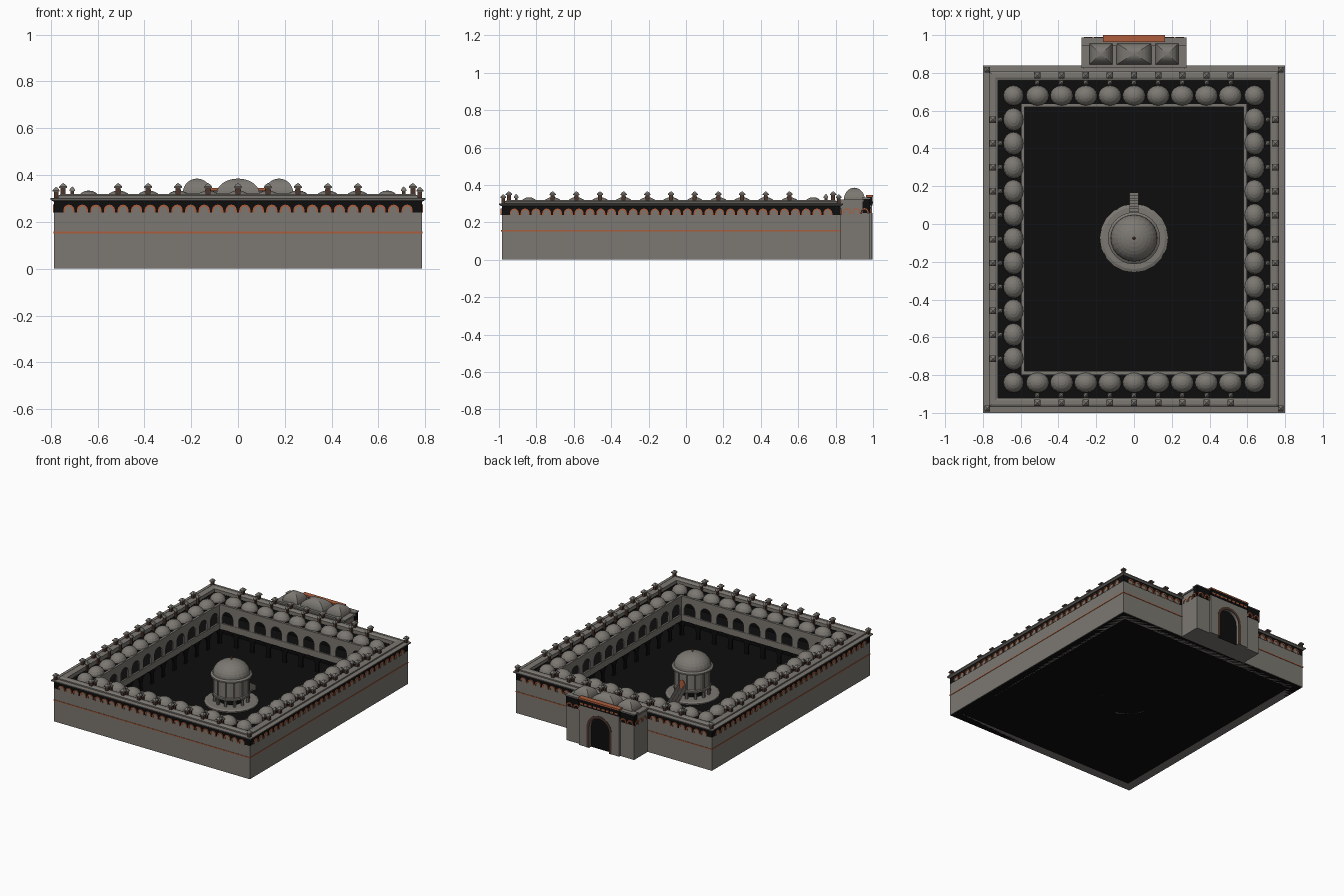
import bpy, bmesh, math
from mathutils import Matrix, Vector

if "Cube" in bpy.data.objects:
    bpy.data.objects.remove(bpy.data.objects["Cube"])

def material(name, rgb):
    m = bpy.data.materials.new(name)
    m.diffuse_color = (*rgb, 1)
    m.use_nodes = True
    m.node_tree.nodes["Principled BSDF"].inputs["Base Color"].default_value = m.diffuse_color
    return m

STONE = material("grey stone", (0.2, 0.188, 0.168))
BLACK = material("black stone", (0.004, 0.004, 0.004))
CLAY = material("terracotta", (0.42, 0.11, 0.045))
BROWN = material("dark brown", (0.07, 0.035, 0.025))
HX, HY, CY = 0.80, 0.92, -0.08      # half sizes and centre of the walled rectangle

def finish(name, bm, *mats):
    bmesh.ops.recalc_face_normals(bm, faces=bm.faces)
    me = bpy.data.meshes.new(name)
    bm.to_mesh(me)
    bm.free()
    for m in mats:
        me.materials.append(m)
    ob = bpy.data.objects.new(name, me)
    bpy.context.collection.objects.link(ob)
    return ob

def frame(k, u, d):
    """Local x along wall k, y up, z outward; u along the wall, d inward from the edge."""
    r = Matrix.Rotation(k * math.pi / 2, 3, 'Z')
    along, out, up = r @ Vector((1, 0, 0)), r @ Vector((0, -1, 0)), Vector((0, 0, 1))
    half = HY if k % 2 == 0 else HX
    o = Vector((0, CY, 0)) + along * u + out * (half - d)
    m = Matrix((along, up, out)).transposed().to_4x4()
    m.translation = o
    return m

def prism(bm, pts, m, thick, mat=0):
    a = [bm.verts.new(m @ Vector((x, y, 0))) for x, y in pts]
    b = [bm.verts.new(m @ Vector((x, y, thick))) for x, y in pts]
    n = len(pts)
    fs = [bm.faces.new(a[::-1]), bm.faces.new(b)]
    fs += [bm.faces.new((a[i], a[(i + 1) % n], b[(i + 1) % n], b[i])) for i in range(n)]
    for f in fs:
        f.material_index = mat

def box(bm, x0, x1, y0, y1, z0, z1, mat=0):
    prism(bm, [(x0, y0), (x1, y0), (x1, y1), (x0, y1)], Matrix.Translation((0, 0, z0)), z1 - z0, mat)

def arc(r, z, n=8):
    return [(-r * math.cos(math.pi * i / n), z + r * math.sin(math.pi * i / n)) for i in range(n + 1)]

def opening(r, z0, spring, n=8):
    return [(-r, z0)] + arc(r, spring, n) + [(r, z0)]

def arch_ring(r0, r1, z0, spring, n=8):
    return opening(r1, z0, spring, n) + opening(r0, z0, spring, n)[::-1]

def arch_panel(w, z0, z1, r, spring, n=8):
    return [(-w / 2, z0)] + opening(r, z0, spring, n) + [(w / 2, z0), (w / 2, z1), (-w / 2, z1)]

def sweep(name, prof, mats, idx=None):
    """Closed (inset, height) profile carried round the rectangle."""
    bm = bmesh.new()
    rings = [[bm.verts.new((sx * (HX - d), CY + sy * (HY - d), z)) for d, z in prof]
             for sx, sy in ((-1, -1), (1, -1), (1, 1), (-1, 1))]
    n = len(prof)
    for k in range(4):
        a, b = rings[k], rings[(k + 1) % 4]
        for i in range(n):
            j = (i + 1) % n
            f = bm.faces.new((a[i], b[i], b[j], a[j]))
            f.material_index = idx[i] if idx else 0
    return finish(name, bm, *mats)

def rect(d0, d1, z0, z1):
    return [(d0, z0), (d0, z1), (d1, z1), (d1, z0)]

def lathe(bm, prof, n, c=(0, 0, 0), s=(1, 1), rot=0.0, mat=0):
    """Turned solid; radius 0 closes to a point."""
    prev = None
    for r, z in prof:
        cnt = n if r > 1e-6 else 1
        cur = [bm.verts.new((c[0] + s[0] * r * math.cos(rot + 2 * math.pi * i / n),
                             c[1] + s[1] * r * math.sin(rot + 2 * math.pi * i / n), c[2] + z))
               for i in range(cnt)]
        if prev:
            for i in range(n):
                vs = [prev[i % len(prev)], prev[(i + 1) % len(prev)], cur[(i + 1) % cnt], cur[i % cnt]]
                bm.faces.new(list(dict.fromkeys(vs))).material_index = mat
        elif cnt > 1:
            bm.faces.new(cur[::-1]).material_index = mat
        prev = cur
    if len(prev) > 1:
        bm.faces.new(prev).material_index = mat

def dome(r, h, n=6, z=0.0):
    return [(r * math.cos(t), z + h * math.sin(t)) if i < n else (0, z + h)
            for i, t in enumerate(math.pi / 2 * j / n for j in range(n + 1))]

# Outer wall, string course, eaves, coping, roof and gallery floor
sweep("outer_wall", [(.015, 0), (.015, .24), (.015, .29), (.08, .29), (.08, 0)], (STONE, BLACK), [0, 1, 0, 1, 0])
sweep("string_course", rect(.012, .016, .151, .158), (CLAY,))
sweep("eaves", [(.012, .287), (0, .294), (0, .301), (.035, .303), (.035, .287)], (STONE,))
sweep("coping", [(.032, .29), (.032, .312), (.045, .319), (.065, .319), (.08, .312), (.08, .28)], (STONE,))
sweep("gallery_roof", rect(.078, .213, .272, .284), (BLACK,))
sweep("gallery_floor", rect(.078, .208, .125, .14), (BLACK,))
sweep("balcony_band", rect(.206, .219, .112, .155), (STONE,))
sweep("courtyard_cornice", rect(.204, .221, .279, .29), (STONE,))
bm = bmesh.new()
box(bm, -.78, .78, -.98, .82, 0, .006)
finish("courtyard_floor", bm, BLACK)

# Blind arches under the eaves
bm = bmesh.new()
for k in range(4):
    n = 26 if k % 2 == 0 else 30
    for i in range(n):
        u = (i - (n - 1) / 2) * .0578
        if k == 2 and abs(u) < .27:
            continue
        m = frame(k, u, .015)
        prism(bm, opening(.018, .24, .25, 6), m, .002, 1)
        prism(bm, arch_ring(.017, .024, .24, .25, 6), m, .006, 0)
finish("eaves_arches", bm, CLAY, STONE)

# Two-storey courtyard arcade
upper, lower = bmesh.new(), bmesh.new()
for k in range(4):
    n, half = (9, .585) if k % 2 == 0 else (11, .705)
    w = 2 * half / n
    for i in range(n):
        m = frame(k, (i - (n - 1) / 2) * w, .217)
        prism(upper, arch_panel(w, .15, .285, .043, .2), m, .01)
        prism(lower, arch_panel(w, .005, .115, .05, .06), m, .01)
finish("upper_arcade", upper, STONE)
finish("lower_arcade", lower, BLACK)

# Gallery domes: round at the corners, oval along the sides
bm = bmesh.new()
for i in range(11):
    for j in range(13):
        if i in (0, 10) or j in (0, 12):
            ex, ey = i in (0, 10), j in (0, 12)
            sx = .054 if ex else .061
            sy = .054 if ey else .061
            lathe(bm, dome(1, .052, 5), 16, ((i - 5) * .1276, CY + (j - 6) * .1266, .282), (sx, sy))
finish("gallery_domes", bm, STONE)

# Chimneys on the coping, with smaller ones behind and at the corners
bm = bmesh.new()
def chimney(x, y, z0, z1, w):
    q, r = math.pi / 4, w * .7071
    lathe(bm, [(r * .62, z0), (r * .62, z1 - .02)], 4, (x, y, 0), rot=q, mat=1)
    lathe(bm, [(r, z1 - .021), (r, z1 - .015), (r * .45, z1 - .005), (0, z1)], 4, (x, y, 0), rot=q)
for k in range(4):
    n, step = (9, .128) if k % 2 == 0 else (11, .1266)
    for i in range(n):
        u = (i - (n - 1) / 2) * step
        for d, z1, w in ((.053, .366, .034), (.092, .352, .024)):
            p = frame(k, u, d).translation
            chimney(p.x, p.y, .28, z1, w)
for sx in (-1, 1):
    for sy in (-1, 1):
        chimney(sx * .777, CY + sy * .897, .295, .35, .03)
finish("chimneys", bm, STONE, BROWN)

# Gatehouse at the rear
bm = bmesh.new()
box(bm, -.27, .27, .82, .97, 0, .31)
box(bm, -.277, .277, .825, .95, .31, .322)
for s in (-1, 1):
    box(bm, *sorted((s * .16, s * .27)), .97, .98, 0, .25)
box(bm, -.274, .274, .945, .984, .25, .325, 1)
box(bm, -.277, .277, .942, .987, .325, .332)
finish("gatehouse", bm, STONE, BLACK)
bm = bmesh.new()
back = lambda u, y: Matrix(((-1, 0, 0, u), (0, 0, 1, y), (0, 1, 0, 0), (0, 0, 0, 1)))
prism(bm, arch_panel(.32, 0, .3, .08, .15, 12), back(0, .965), .029)
prism(bm, arch_ring(.08, .1, 0, .15, 12), back(0, .99), .006, 2)
prism(bm, opening(.082, 0, .15, 12), back(0, .969), .003, 1)
box(bm, -.162, .162, .965, .998, .29, .335, 1)
box(bm, -.165, .165, .963, 1.0, .335, .345, 3)
finish("gate_portal", bm, STONE, BLACK, BROWN, CLAY)
bm = bmesh.new()
for u in (-.243, -.188, .188, .243):
    prism(bm, arch_ring(.016, .023, .25, .26, 6), back(u, .984), .005)
for s in (1, 3):
    for y in (.86, .91, .955):
        m = frame(s, (y - CY) * (1 if s == 1 else -1), HX - (.27 if y < .94 else .274))
        prism(bm, arch_ring(.015, .021, .245, .255, 6), m, .005)
for i in range(9):
    box(bm, -.15 + i * .0345, -.126 + i * .0345, .997, 1.0, .3, .312)
finish("gate_trim", bm, CLAY)

# Square vaults on the gatehouse
bm = bmesh.new()
for x, hx in ((-.175, .062), (0, .092), (.175, .062)):
    lathe(bm, dome(math.sqrt(2), .065, 7), 4, (x, .9, .32), (hx, .056), math.pi / 4)
finish("gate_vaults", bm, STONE)

# Central round pavilion
C = (0, -.075, 0)
bm = bmesh.new()
lathe(bm, [(.18, 0), (.18, .014), (.165, .02)], 20, C)
finish("pavilion_base", bm, STONE)
bm = bmesh.new()
lathe(bm, [(.085, .01), (.085, .08)], 12, C, mat=1)
for i in range(12):
    a = (i + .5) * math.pi / 6
    p = (C[0] + .113 * math.cos(a), C[1] + .113 * math.sin(a), 0)
    lathe(bm, [(.011, .015), (.011, .055), (.017, .07)], 8, p)
    lathe(bm, [(.008, .07), (.008, .2)], 6, (p[0] * 1.03, C[1] + (p[1] - C[1]) * 1.03, 0))
lathe(bm, [(.124, .066), (.124, .08), (.118, .085), (.118, .195), (.138, .2), (.138, .21), (.126, .218)], 24, C)
finish("pavilion_drum", bm, STONE, BLACK)
bm = bmesh.new()
lathe(bm, dome(.124, .095, 8, .216), 24, C)
finish("pavilion_dome", bm, STONE)
bm = bmesh.new()
lathe(bm, [(.004, .305), (.004, .316), (.008, .321), (.004, .327), (0, .338)], 8, C)
finish("pavilion_finial", bm, CLAY)
bm = bmesh.new()
prism(bm, opening(.02, .085, .13), back(0, C[1] + .117), .006)
finish("pavilion_door", bm, CLAY)

# Straight stair up to the pavilion door
bm = bmesh.new()
for i in range(9):
    y = .165 - i * .0138
    box(bm, -.02, .02, y - .0145, y, max(.006, .0095 * i - .012), .012 + .0092 * i)
for s in (-1, 1):
    m = Matrix(((0, 0, 1, s * .0225 - .0025), (1, 0, 0, 0), (0, 1, 0, 0), (0, 0, 0, 1)))
    prism(bm, [(.168, .006), (.168, .04), (.042, .125), (.042, .075), (.15, .006)], m, .005)
finish("pavilion_stair", bm, STONE)
